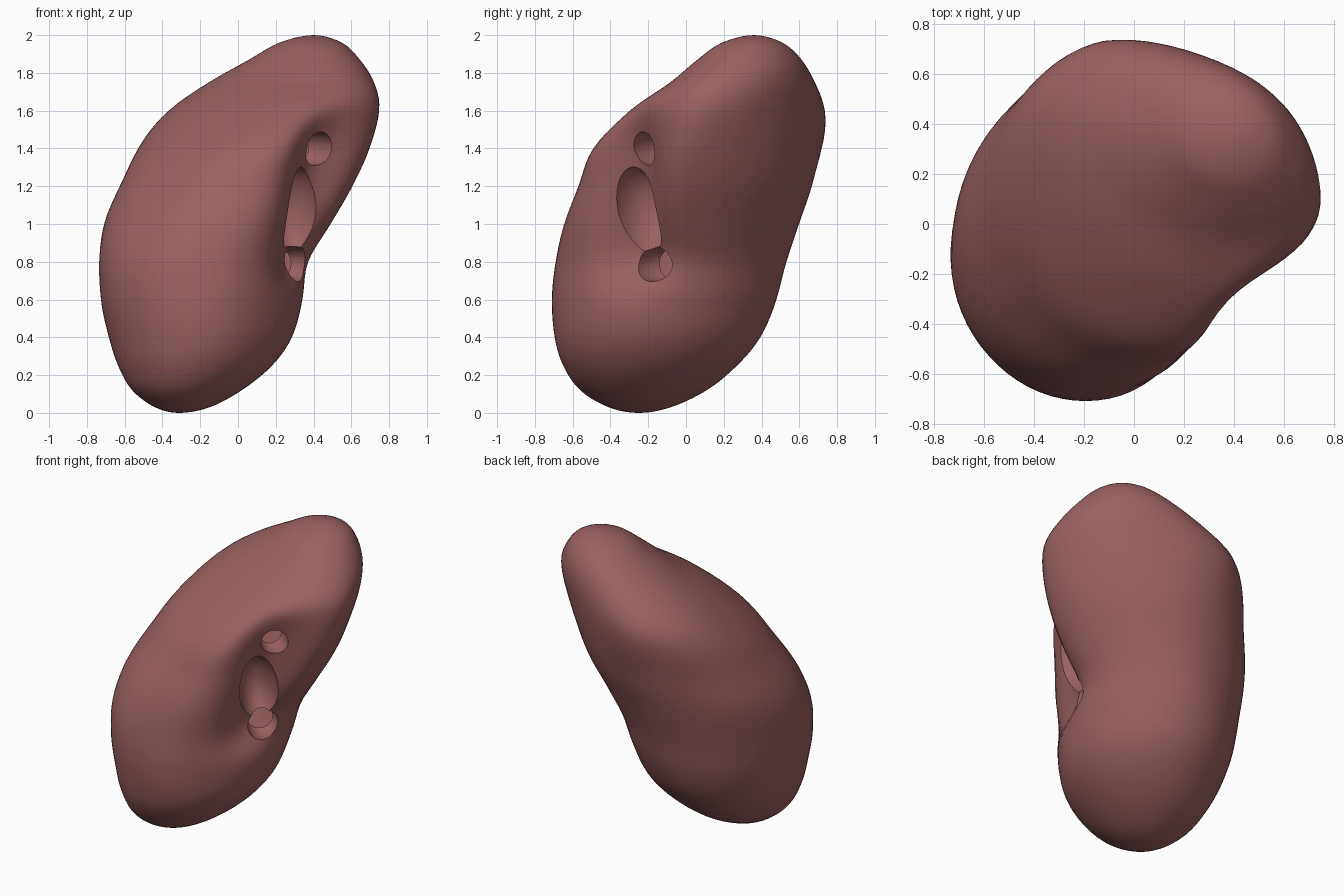
import bpy, bmesh
from math import cos, sin, asin, pi, sqrt, exp, tanh
from mathutils import Vector

if "Cube" in bpy.data.objects:
    bpy.data.objects.remove(bpy.data.objects["Cube"])

# Body sections: z, x min, x max, y min, y max, diagonal skew
SECTIONS = [
    (0.00, -.31, -.31, -.25, -.25, 0),
    (0.03, -.44, -.15, -.41, -.08, 0),
    (0.12, -.56, .02, -.56, .11, 0),
    (0.25, -.635, .18, -.65, .27, 0),
    (0.40, -.685, .285, -.695, .395, 0),
    (0.60, -.735, .345, -.71, .49, 0),
    (0.80, -.75, .39, -.69, .55, 0),
    (1.00, -.715, .50, -.645, .605, -.03),
    (1.20, -.625, .61, -.57, .665, -.08),
    (1.40, -.51, .70, -.495, .70, -.17),
    (1.60, -.33, .75, -.31, .70, -.25),
    (1.75, -.14, .72, -.085, .67, -.25),
    (1.87, .06, .645, .06, .61, -.2),
    (1.96, .22, .55, .19, .51, -.1),
    (2.00, .40, .40, .36, .36, 0),
]
SEGS, STEPS = 72, 5
OUT = Vector((1, -1, 0)) / sqrt(2)    # direction the hilum faces
SIDE = Vector((1, 1, 0)) / sqrt(2)


def catmull(p0, p1, p2, p3, u):
    return [.5 * (2*b + (c - a)*u + (2*a - 5*b + 4*c - d)*u*u
                  + (3*b - a - 3*c + d)*u**3)
            for a, b, c, d in zip(p0, p1, p2, p3)]


def mirrored(r):
    return (r[0], r[2], r[1], r[4], r[3], r[5])


def sculpt(p):
    """Press the hilum furrow into the front right, round out the upper back."""
    s, t = p.dot(OUT), p.dot(SIDE)
    if s > 0:
        new = s if s < .41 else .41 + .16 * tanh((s - .41) / .16)
        mid = .07 + .18 * (p.z - 1.1)
        depth = .17 - .06 * (p.z - .8)
        span = .47 if p.z > 1.1 else .40
        new -= depth * exp(-((t - mid) / .19)**2 - ((p.z - 1.1) / span)**4) * min(1, s / .2)
    else:
        swell = .07 * exp(-((p.z - 1.6) / .22)**2) - .03 * exp(-((p.z - .75) / .25)**2)
        new = s - swell * min(1, (s / .55)**2)
    return p + OUT * (new - s)


# Kidney body skin
rows = [mirrored(SECTIONS[1])] + SECTIONS + [mirrored(SECTIONS[-2])]
rings = [catmull(*rows[i:i + 4], k / STEPS)
         for i in range(len(SECTIONS) - 1) for k in range(STEPS)][1:]
bm = bmesh.new()
loops = []
for z, x0, x1, y0, y1, skew in rings:
    loop = []
    for k in range(SEGS):
        a = 2 * pi * k / SEGS
        p = Vector(((x0 + x1)/2 + (x1 - x0)/2 * cos(a),
                    (y0 + y1)/2 + (y1 - y0)/2 * sin(a + asin(skew)), z))
        loop.append(bm.verts.new(sculpt(p)))
    loops.append(loop)
bottom = bm.verts.new((-.31, -.25, 0))
top = bm.verts.new((.40, .36, 2))
for k in range(SEGS):
    n = (k + 1) % SEGS
    for lo, hi in zip(loops, loops[1:]):
        bm.faces.new((lo[k], lo[n], hi[n], hi[k]))
    bm.faces.new((bottom, loops[0][n], loops[0][k]))
    bm.faces.new((top, loops[-1][k], loops[-1][n]))
bmesh.ops.recalc_face_normals(bm, faces=bm.faces)
mesh = bpy.data.meshes.new("kidney_body")
bm.to_mesh(mesh)
bm.free()
body = bpy.data.objects.new("kidney_body", mesh)
bpy.context.collection.objects.link(body)

mat = bpy.data.materials.new("dark_flesh")
mat.diffuse_color = (.33, .12, .12, 1)
mat.use_nodes = True
mat.node_tree.nodes["Principled BSDF"].inputs["Base Color"].default_value = mat.diffuse_color
mesh.materials.append(mat)


def carve(name, loc, size, tilt=0):
    """Cut an ellipsoid pocket; size = width, height, depth."""
    bpy.ops.mesh.primitive_uv_sphere_add(segments=32, ring_count=24, location=loc,
                                         rotation=(pi / 2, tilt, pi / 4))
    cutter = bpy.context.object
    cutter.name = name
    cutter.scale = size
    cutter.hide_render = True
    cutter.data.materials.append(mat)
    mod = body.modifiers.new(name, 'BOOLEAN')
    mod.operation, mod.solver, mod.object = 'DIFFERENCE', 'EXACT', cutter
    bpy.context.view_layer.objects.active = body
    bpy.ops.object.modifier_apply(modifier=name)
    bpy.data.objects.remove(cutter)


# Hilum: upper vessel hole, central recess, lower vessel hole
carve("upper_hole", (.41, -.20, 1.40), (.085, .09, .20))
carve("central_recess", (.33, -.25, 1.06), (.125, .245, .19), -.12)
carve("lower_hole", (.31, -.17, .79), (.10, .095, .20))

# Open the deep ends of the two vessel holes into the hollow interior
bm = bmesh.new()
bm.from_mesh(body.data)
doomed = []
for f in bm.faces:
    c = f.calc_center_median()
    s, t = c.dot(OUT), c.dot(SIDE)
    for z, side, limit in ((1.40, .15, .30), (.79, .10, .22)):
        if 0 < s < limit and abs(t - side) < .12 and abs(c.z - z) < .1:
            doomed.append(f)
            break
bmesh.ops.delete(bm, geom=doomed, context='FACES')
bm.to_mesh(body.data)
bm.free()

bpy.ops.object.select_all(action='DESELECT')
body.select_set(True)
bpy.context.view_layer.objects.active = body
bpy.ops.object.shade_smooth_by_angle(angle=.7)
